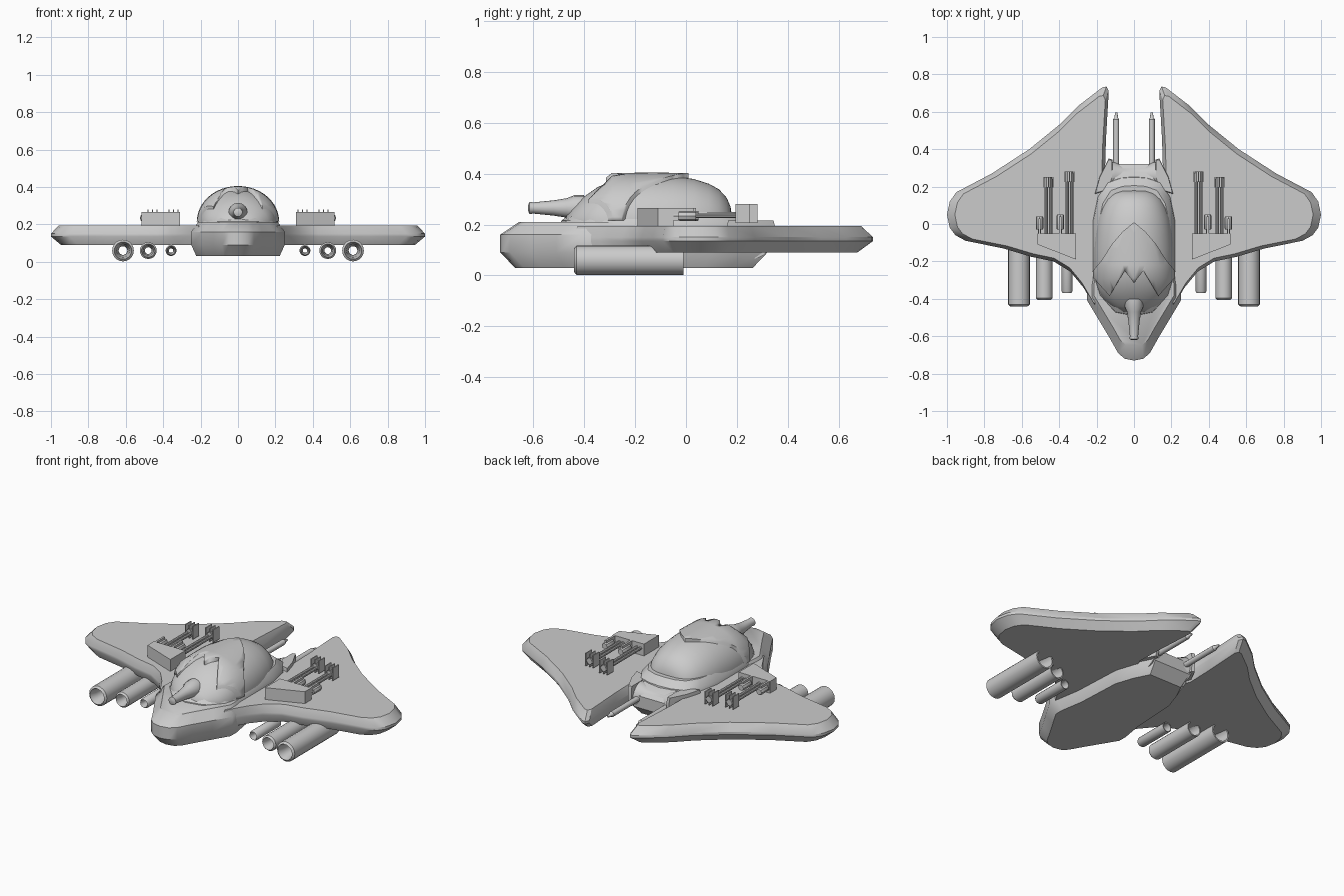
import bpy, bmesh, math
from mathutils import Vector

if "Cube" in bpy.data.objects:
    bpy.data.objects.remove(bpy.data.objects["Cube"])


def finish(name, verts, faces, mirror=False, angle=30):
    me = bpy.data.meshes.new(name)
    me.from_pydata(verts, [], faces)
    bm = bmesh.new()
    bm.from_mesh(me)
    bmesh.ops.remove_doubles(bm, verts=bm.verts, dist=1e-5)
    bmesh.ops.recalc_face_normals(bm, faces=bm.faces)
    bm.to_mesh(me)
    bm.free()
    ob = bpy.data.objects.new(name, me)
    bpy.context.collection.objects.link(ob)
    bpy.ops.object.select_all(action='DESELECT')
    ob.select_set(True)
    bpy.context.view_layer.objects.active = ob
    bpy.ops.object.shade_smooth_by_angle(angle=math.radians(angle))
    if mirror:
        ob.modifiers.new("Mirror", 'MIRROR')
    return ob


def skin(rings, closed=False, caps=True):
    n, m = len(rings[0]), len(rings)
    verts = [v for r in rings for v in r]
    faces = []
    for i in range(m if closed else m - 1):
        k = (i + 1) % m
        for j in range(n):
            l = (j + 1) % n
            faces.append((i * n + j, i * n + l, k * n + l, k * n + j))
    if caps and not closed:
        faces += [tuple(range(n)), tuple(range((m - 1) * n, m * n))]
    return verts, faces


def slab(name, outline, layers, c=(0, 0), mirror=False, angle=30):
    """Stack an outline at (z, scale about c)."""
    rings = [[(c[0] + (x - c[0]) * s, c[1] + (y - c[1]) * s, z) for x, y in outline]
             for z, s in layers]
    return finish(name, *skin(rings), mirror=mirror, angle=angle)


def lathe(name, x, z, profile, seg=16, closed=False, mirror=True):
    """Turn (y, radius) profile about an axis along y."""
    rings = [[(x + r * math.cos(t * math.tau / seg), y, z + r * math.sin(t * math.tau / seg))
              for t in range(seg)] for y, r in profile]
    return finish(name, *skin(rings, closed), mirror=mirror, angle=35)


def box(name, x0, x1, y0, y1, z0, z1):
    return slab(name, [(x0, y0), (x1, y0), (x1, y1), (x0, y1)], [(z0, 1), (z1, 1)], mirror=True)


def both(half):
    return half + [(-x, y) for x, y in reversed(half) if x > 0]


# Swept wings with chamfered rim
wing = [(.135, .71), (.147, .735), (.17, .73), (.30, .63), (.40, .53), (.56, .40), (.76, .27),
        (.95, .17), (.985, .12), (1, .05), (.985, -.02), (.955, -.06), (.90, -.09), (.70, -.13),
        (.55, -.175), (.43, -.20), (.34, -.255), (.27, -.34), (.20, -.46), (.12, -.40),
        (.12, .20), (.155, .28), (.15, .45)]
slab("wing", wing, [(.09, .91), (.135, 1), (.15, 1), (.195, .93)], (.40, .05), True)

# Hull
hull = both([(0, -.73), (.05, -.72), (.085, -.69), (.13, -.61), (.19, -.51), (.25, -.41),
             (.25, -.35), (.225, -.2), (.21, .1), (.17, .22), (.12, .32)])
slab("hull", hull, [(.03, .89), (.09, 1), (.16, 1), (.21, .86)], (0, -.2), angle=35)

# Collar under the dome
collar = both([(0, -.49), (.10, -.47), (.18, -.38), (.215, -.27), (.215, .02), (.19, .14),
               (.14, .22), (.07, .245), (0, .25)])
slab("dome_collar", collar, [(.19, 1.02), (.215, 1), (.25, .88)], (0, -.12))


# Dome lofted from half-elliptical sections
def dome(name, grow, stations, seg=24):
    rings = [[((w + grow) * math.cos(math.pi * t / seg), y,
               .20 + (h - .20 + grow) * math.sin(math.pi * t / seg) ** .95)
              for t in range(seg + 1)] for y, w, h in stations]
    return finish(name, *skin(rings), angle=40)


stations = [(-.47, .07, .235), (-.44, .12, .27), (-.40, .165, .31), (-.35, .193, .345),
            (-.29, .207, .374), (-.22, .212, .388), (-.13, .212, .393), (-.05, .205, .39),
            (.03, .193, .379), (.09, .172, .36), (.13, .15, .338), (.16, .12, .305),
            (.175, .09, .27), (.18, .05, .235)]
dome("dome", 0, stations)

# Armour cowl over the dome: a larger shell trimmed to a zigzag outline
shell = [(y, w, max(h, .391) if -.34 < y < .05 else h) for y, w, h in stations]
cowl = dome("dome_cowl", .012, shell)
zig = both([(0, .01), (.06, -.04), (.12, -.11), (.17, -.19), (.235, -.27), (.13, -.385),
            (.05, -.25), (0, -.315)])
cutter = slab("cowl_cutter", zig, [(.215, 1), (.6, 1)])
cutter.hide_render = True
cutter.hide_viewport = True
mod = cowl.modifiers.new("Trim", 'BOOLEAN')
mod.operation = 'INTERSECT'
mod.object = cutter

# Nose gun
lathe("nose_gun", 0, .265, [(-.40, .05), (-.44, .05), (-.47, .038), (-.52, .03), (-.60, .022),
                            (-.615, .024), (-.62, .012)], mirror=False)

# Under-wing open tubes
for x, r, y0, y1 in [(.615, .058, -.44, -.01), (.48, .045, -.405, -.07), (.358, .029, -.37, -.15)]:
    lathe("under_wing_tube", x, .06, [(y0, r * .8), (y0 + .01, r), (y1, r), (y1, r * .85),
          ((y0 + y1) / 2, r * .4), (y0 + .04, r * .6)], 20, True)

# Tail: twin rods, side fins and a waisted drum between them
lathe("tail_rod", .095, .14, [(.25, .016), (.56, .016), (.565, .011), (.595, .006)], 12)
slab("tail_fin", [(.21, .16), (.185, .25), (.135, .35), (.115, .345), (.115, .25), (.14, .18)],
     [(.10, .95), (.13, 1), (.19, 1), (.215, .94)], (.15, .25), True)
rings = [[(x, .26 + r * math.cos(t * math.tau / 20), .14 + r * math.sin(t * math.tau / 20))
          for t in range(20)] for x, r in [(-.13, .075), (-.10, .07), (-.06, .052), (.06, .052),
                                           (.10, .07), (.13, .075)]]
finish("tail_drum", *skin(rings))

# Weapon mounts on top of the wings
slab("gun_mount", [(.31, -.19), (.515, -.11), (.515, -.05), (.31, -.05)],
     [(.19, 1), (.265, 1)], mirror=True)
for x, y1 in [(.345, .28), (.458, .25)]:
    for dx in (-.012, .012):
        lathe("gun_barrel", x + dx, .235, [(-.06, .009), (y1 - .01, .009)], 10)
    lathe("gun_head", x, .238, [(y1 - .055, .02), (y1, .02)], 6)
    for dx in (-.024, 0, .024):
        box("gun_head_fin", x + dx - .003, x + dx + .003, y1 - .055, y1, .205, .28)
for x, y1 in [(.394, .05), (.505, .04)]:
    lathe("side_drum", x, .234, [(-.03, .017), (-.025, .02), (y1 - .005, .02), (y1, .017)], 8)
    box("drum_bracket", x - .006, x + .006, -.06, y1 - .01, .215, .265)
    lathe("drum_pin", x, .234, [(-.06, .008), (0, .008)], 8)
